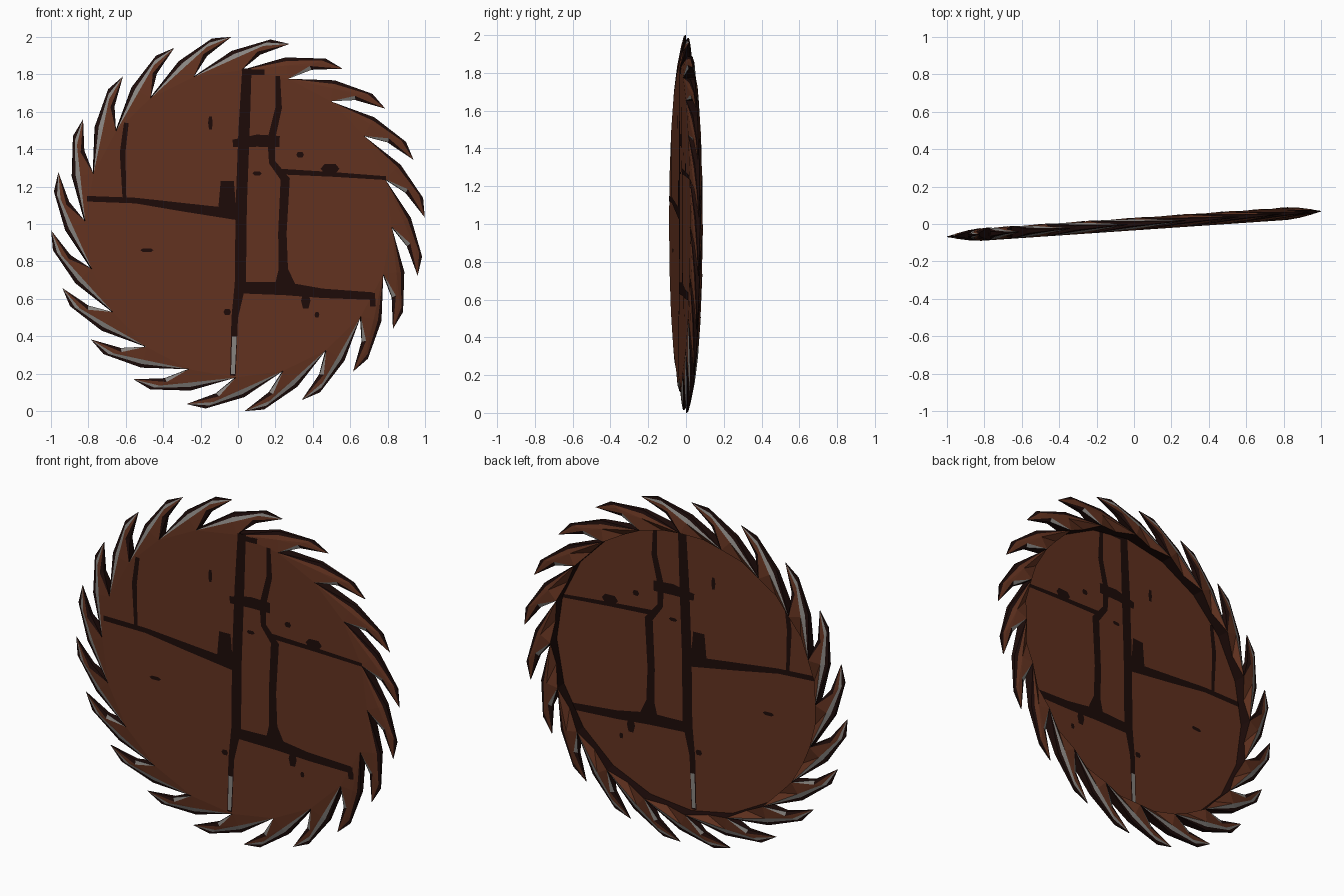
import bpy, bmesh, math
from mathutils import Matrix, Vector

if "Cube" in bpy.data.objects:
    bpy.data.objects.remove(bpy.data.objects["Cube"])

TEETH, STEP, H = 20, 18, 0.034
# the upright blade is turned slightly about z
PLACE = Matrix.Translation((0, 0, 1)) @ Matrix.Rotation(math.radians(3.9), 4, 'Z')


def material(name, rgb):
    m = bpy.data.materials.new(name)
    m.diffuse_color = (*rgb, 1)
    m.use_nodes = True
    m.node_tree.nodes["Principled BSDF"].inputs["Base Color"].default_value = m.diffuse_color
    return m


BROWN = material("rust brown", (0.125, 0.033, 0.0145))
BLACK = material("dark groove", (0.0125, 0.0035, 0.0028))
GREY = material("worn steel", (0.25, 0.235, 0.22))


def finish(bm, name, mats, recalc=True):
    if recalc:
        bmesh.ops.recalc_face_normals(bm, faces=bm.faces)
    bm.transform(PLACE)
    me = bpy.data.meshes.new(name)
    bm.to_mesh(me)
    bm.free()
    for m in mats:
        me.materials.append(m)
    ob = bpy.data.objects.new(name, me)
    bpy.context.collection.objects.link(ob)
    return ob


# Tooth points: degrees behind the tip, radius, half thickness
TOOTH = {
    "M1": (18, 0.925, 0.012), "M1g": (17.4, 0.908, 0.018), "M1b": (17, 0.885, 0.027),
    "S": (6, 1.0, 0.004), "Sg": (7, 0.981, 0.008), "Sb": (8, 0.96, 0.014),
    "T": (0, 1.0, 0.002), "M2": (8.5, 0.912, 0.012), "M2b": (9.6, 0.926, 0.02),
    "V1": (33, 0.82, H), "V2": (15, 0.82, H),
}
# Faces on each side of a tooth: 0 brown, 1 black, 2 outer worn band, 3 inner band
FACES = [
    ("V1 M1 M1g", 1), ("M1 S Sg M1g", 1), ("S T Sg", 1),
    ("V1 M1g M1b", 2), ("M1g Sg Sb M1b", 2), ("Sg T Sb", 2),
    ("M1b M2b V2", 0), ("M1b Sb M2b", 0), ("Sb T M2b", 0),
    ("T M2 M2b", 1), ("M2 V2 M2b", 3),
]
RIM = "V1 M1 S T M2 V2".split()


def polar(deg, r, y):
    a = math.radians(deg)
    return (r * math.cos(a), y, r * math.sin(a))


# Disc: one thin sheet level with the front of the teeth, open at the back
bm = bmesh.new()
bm.faces.new([bm.verts.new(polar(17 + STEP * i, 0.82, -H)) for i in range(TEETH)])
bm.faces.ensure_lookup_table()
bm.normal_update()
if bm.faces[0].normal.y > 0:
    bm.faces[0].normal_flip()
finish(bm, "blade_disc", [BROWN], recalc=False)

# Teeth: hooked, bevelled solids standing behind the rim of the sheet
bm = bmesh.new()
for i in range(TEETH):
    tip = 2 + STEP * i
    left = math.cos(math.radians(tip)) < 0.35
    low = math.sin(math.radians(tip)) < -0.3
    dip = bm.verts.new(polar(tip + 24, 0.82 * math.cos(math.radians(9)), 0.008))
    sides = {}
    for s in (-1, 1):
        p = {k: bm.verts.new(polar(tip + d, r, s * h)) for k, (d, r, h) in TOOTH.items()}
        sides[s] = p
        for names, kind in FACES:
            f = bm.faces.new([p[n] for n in names.split()])
            if kind == 2:
                kind = 2 if left else 0
            elif kind == 3:
                kind = 2 if (low or not left) else 1
            f.material_index = kind
    front, back = sides[-1], sides[1]
    # root of the tooth, scooped out at the back
    bm.faces.new([front["V1"], front["M1b"], front["V2"]])
    bm.faces.new([back["V1"], back["M1b"], dip])
    bm.faces.new([dip, back["M1b"], back["V2"]])
    f = bm.faces.new([front["V1"], front["V2"], back["V2"], dip, back["V1"]])
    f.material_index = 1
    # dark edge wall between the two sides
    for a, b in zip(RIM, RIM[1:]):
        f = bm.faces.new([front[a], front[b], back[b], back[a]])
        f.material_index = 1
finish(bm, "teeth", [BROWN, BLACK, GREY])


def strip(name, pts, mat=BLACK, proud=0.002):
    """Painted line on both faces of the sheet; pts are (x, z, width)."""
    bm = bmesh.new()
    left, right = [], []
    for i, (x, z, w) in enumerate(pts):
        a, b = pts[max(i - 1, 0)], pts[min(i + 1, len(pts) - 1)]
        d = Vector((b[0] - a[0], b[1] - a[1])).normalized() * w / 2
        left.append((x - d.y, z - 1 + d.x))
        right.append((x + d.y, z - 1 - d.x))
    for s in (-1, 1):
        l, r = ([bm.verts.new((x, -H + s * proud, z)) for x, z in e] for e in (left, right))
        for i in range(len(l) - 1):
            f = bm.faces.new([l[i], l[i + 1], r[i + 1], r[i]])
            f.normal_update()
            if f.normal.y * s < 0:
                f.normal_flip()
    finish(bm, name, [mat], recalc=False)


# Plate seams
strip("main_seam", [(0.045, 1.83, 0.05), (0.03, 1.5, 0.06), (0.015, 1.1, 0.06),
                    (0.01, 0.68, 0.06), (-0.02, 0.5, 0.035), (-0.03, 0.19, 0.03)])
strip("main_seam_head", [(0.03, 1.81, 0.03), (0.14, 1.81, 0.03)])
strip("second_seam", [(0.21, 1.79, 0.025), (0.215, 1.62, 0.035), (0.175, 1.45, 0.04),
                      (0.18, 1.33, 0.035), (0.25, 1.24, 0.05), (0.235, 0.95, 0.045),
                      (0.24, 0.76, 0.05), (0.25, 0.66, 0.12)])
strip("cross_bar", [(-0.03, 1.43, 0.04), (0.1, 1.445, 0.065), (0.22, 1.44, 0.06)])
strip("left_seam", [(-0.81, 1.135, 0.03), (-0.55, 1.125, 0.03), (-0.3, 1.09, 0.045),
                    (0.0, 1.05, 0.06)])
strip("left_seam_patch", [(-0.06, 1.23, 0.07), (-0.06, 1.06, 0.1)])
strip("upper_left_seam", [(-0.6, 1.54, 0.025), (-0.62, 1.38, 0.03), (-0.61, 1.13, 0.02)])
strip("right_seam", [(0.22, 1.28, 0.03), (0.5, 1.265, 0.025), (0.79, 1.245, 0.02)])
strip("lower_right_seam", [(0.0, 0.66, 0.06), (0.25, 0.655, 0.07), (0.45, 0.63, 0.05),
                           (0.72, 0.615, 0.04)])
strip("lower_right_end", [(0.715, 0.63, 0.03), (0.72, 0.56, 0.03)])
strip("worn_seam_end", [(-0.022, 0.40, 0.025), (-0.03, 0.2, 0.02)], GREY, 0.004)

# Small stains
for n, (x, z, w, h) in enumerate([(-0.15, 1.54, 0.025, 0.07), (0.33, 1.37, 0.04, 0.03),
                                  (0.49, 1.295, 0.1, 0.05), (0.42, 0.515, 0.025, 0.03),
                                  (0.36, 0.59, 0.05, 0.08), (-0.06, 0.53, 0.04, 0.03),
                                  (-0.49, 0.86, 0.07, 0.02), (0.1, 1.27, 0.05, 0.02)]):
    strip(f"stain_{n + 1}", [(x, z - h / 2, w * 0.6), (x, z, w), (x, z + h / 2, w * 0.6)])
